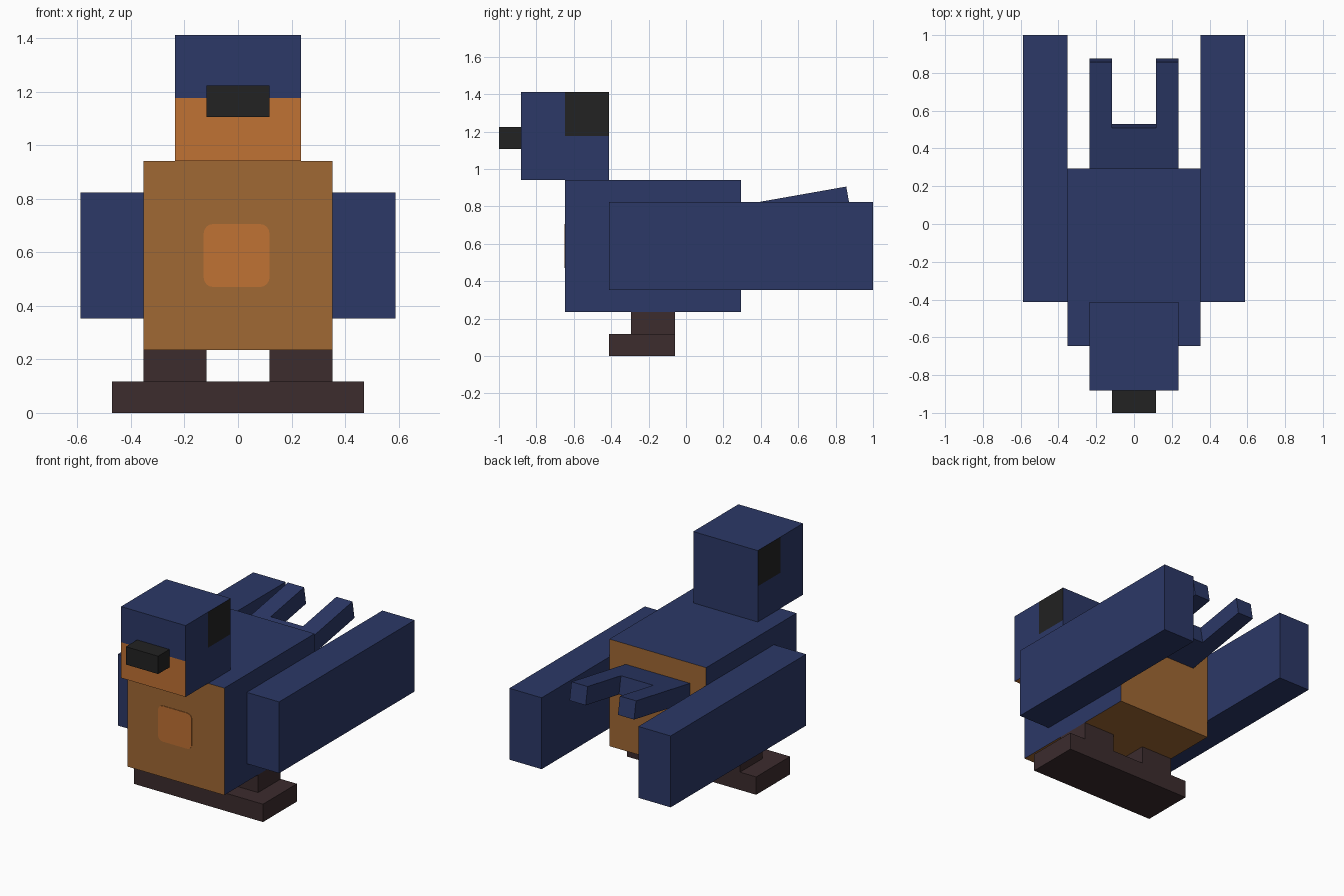
import bpy, bmesh, math
from mathutils import Matrix, Vector

cube = bpy.data.objects.get("Cube")
if cube:
    bpy.data.objects.remove(cube, do_unlink=True)

U = 2 / 17  # block size: every part is a whole number of these


def material(name, rgb):
    m = bpy.data.materials.new(name)
    m.use_nodes = True
    m.diffuse_color = (*rgb, 1)
    m.node_tree.nodes["Principled BSDF"].inputs["Base Color"].default_value = (*rgb, 1)
    return m


blue = material("navy blue", (0.025, 0.040, 0.136))
brown = material("rusty brown", (0.352, 0.138, 0.034))
orange = material("orange", (0.527, 0.168, 0.034))
dark = material("dark brown", (0.045, 0.025, 0.027))
black = material("black", (0.016, 0.016, 0.016))


def box_mesh(lo, hi):
    """Box between two corners given in blocks."""
    bm = bmesh.new()
    lo, hi = Vector(lo) * U, Vector(hi) * U
    size = hi - lo
    bmesh.ops.create_cube(bm, size=1, matrix=Matrix.Translation((lo + hi) / 2) @ Matrix.Diagonal((*size, 1)))
    return bm


def finish(name, bm, *mats):
    mesh = bpy.data.meshes.new(name)
    bmesh.ops.recalc_face_normals(bm, faces=bm.faces)
    bm.to_mesh(mesh)
    bm.free()
    for m in mats:
        mesh.materials.append(m)
    ob = bpy.data.objects.new(name, mesh)
    bpy.context.collection.objects.link(ob)
    return ob


def box(name, lo, hi, mat):
    return finish(name, box_mesh(lo, hi), mat)


# Body: blue back and sides; brown front, rear and underside
bm = box_mesh((-3, -5.5, 2), (3, 2.5, 8))
for f in bm.faces:
    f.material_index = int(abs(f.normal.y) > 0.5 or f.normal.z < -0.5)
finish("body", bm, blue, brown)

# Breast patch: thin plate with rounded corners
bm = box_mesh((-1.09, -5.53, 4), (1, -5.5, 6))
corners = [e for e in bm.edges if abs(e.verts[0].co.y - e.verts[1].co.y) > 0.001]
bmesh.ops.bevel(bm, geom=corners, offset=0.035, segments=4, profile=0.5, affect='EDGES')
finish("breast_patch", bm, orange)

# Head: cut at mid height and mid depth for the face and the eyes
bm = box_mesh((-2, -7.5, 8), (2, -3.5, 12))
for normal in ((0, 0, 1), (0, 1, 0)):
    bmesh.ops.bisect_plane(bm, geom=bm.verts[:] + bm.edges[:] + bm.faces[:],
                           plane_co=(0, -5.5 * U, 10 * U), plane_no=normal)
for f in bm.faces:
    c = f.calc_center_median() / U
    if (f.normal.y < -0.5 and c.z < 10) or f.normal.z < -0.5:
        f.material_index = 1
    elif abs(f.normal.x) > 0.5 and c.z > 10 and c.y > -5.5:
        f.material_index = 2
finish("head", bm, blue, orange, black)

# Beak
box("beak", (-1, -8.5, 9.4), (1, -7.5, 10.4), black)

# Wings and legs
for side, s in (("left", 1), ("right", -1)):
    x0, x1 = sorted((3 * s, 5 * s))
    box(side + "_wing", (x0, -3.5, 3), (x1, 8.5, 7), blue)
    x0, x1 = sorted((1 * s, 3 * s))
    box(side + "_leg", (x0, -2.5, 1), (x1, -0.5, 2), dark)

# Feet
box("feet", (-4, -3.5, 0), (4, -0.5, 1), dark)

# Forked tail: extruded outline, tilted up about its root
outline = [(-2, 0), (2, 0), (2, 5), (1, 5), (1, 2), (-1, 2), (-1, 5), (-2, 5)]
bm = bmesh.new()
face = bm.faces.new([bm.verts.new((x * U, y * U, 0)) for x, y in outline])
top = bmesh.ops.extrude_face_region(bm, geom=[face])["geom"]
bmesh.ops.translate(bm, vec=(0, 0, U), verts=[v for v in top if isinstance(v, bmesh.types.BMVert)])
tail = finish("forked_tail", bm, blue)
tail.location = (0, 0.298, 0.688)
tail.rotation_euler.x = math.radians(10)
